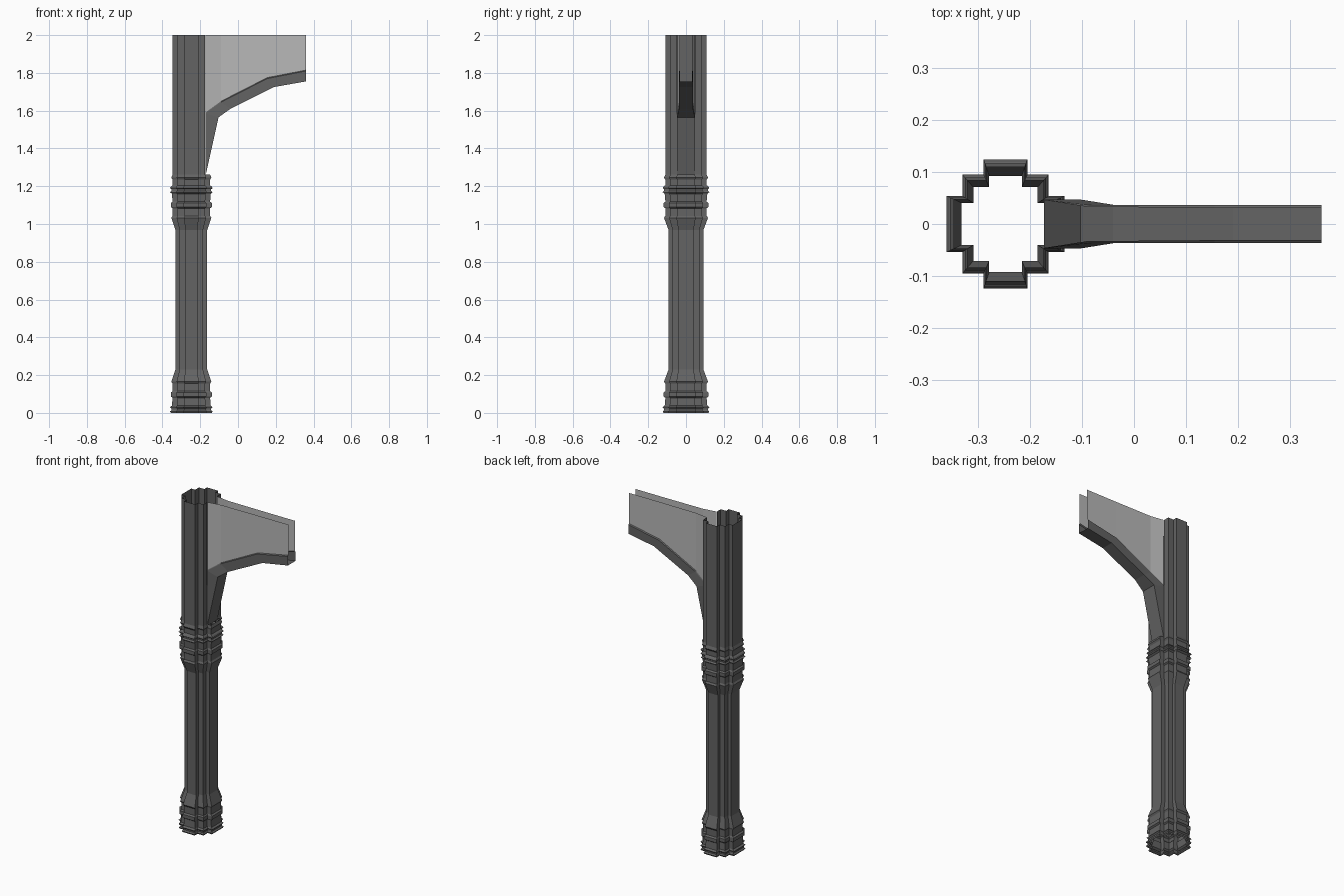
import bpy

old = bpy.data.objects.get("Cube")
if old:
    bpy.data.objects.remove(old, do_unlink=True)


def make_material(name, grey):
    mat = bpy.data.materials.new(name)
    mat.use_nodes = True
    colour = (grey, grey, grey, 1)
    mat.diffuse_color = colour
    mat.node_tree.nodes["Principled BSDF"].inputs["Base Color"].default_value = colour
    return mat


dark = make_material("dark grey metal", 0.125)
light = make_material("light grey panel", 0.48)


def make_object(name, verts, faces, mat):
    mesh = bpy.data.meshes.new(name)
    mesh.from_pydata(verts, [], faces)
    mesh.materials.append(mat)
    obj = bpy.data.objects.new(name, mesh)
    bpy.context.collection.objects.link(obj)
    return obj


def loft(name, rows, mat, closed=False):
    """Skin quads between rows holding equal numbers of points."""
    n = len(rows[0])
    verts = [p for row in rows for p in row]
    faces = []
    for r in range(len(rows) - 1):
        for i in range(n if closed else n - 1):
            j = (i + 1) % n
            faces.append((r * n + i, r * n + j, (r + 1) * n + j, (r + 1) * n + i))
    return make_object(name, verts, faces, mat)


# Stepped cross section, counter-clockwise from the corner beside the right arm
CENTRE = -0.247
quarter = [(0.113, 0.054), (0.083, 0.054), (0.083, 0.095), (0.042, 0.095), (0.042, 0.124)]
left_half = [(-x, y) for x, y in reversed(quarter)]
upper = quarter + left_half
section = upper + [(x, -y) for x, y in reversed(upper)]


def ring(points, z, s):
    return [(CENTRE + x * s, y * s, z) for x, y in points]


# Collar profile: height from the ridged end, and section scale
SHAFT, NECK = 0.745, 0.88
collar = [(0.0, 0.96), (0.008, 1.0), (0.014, 0.93), (0.022, 0.93), (0.03, 1.0),
          (0.038, 0.91), (0.08, NECK), (0.087, 0.96), (0.108, 0.96), (0.115, NECK),
          (0.155, NECK), (0.165, 0.94), (0.23, SHAFT)]
TOP_COLLAR = 1.198
profile = collar + [(TOP_COLLAR - z, s) for z, s in reversed(collar)]
profile += [(1.205, NECK), (1.235, NECK), (1.245, 0.94), (1.262, NECK)]
loft("column_shaft", [ring(section, z, s) for z, s in profile], dark, closed=True)

# Upper column leaves out the arm that opens into the bracket
open_section = section[1:-1]
loft("column_top", [ring(open_section, z, NECK) for z in (1.262, 2.0)], dark)

# Bracket stations: panel edge (x, z, half width), then underside edge
stations = [((-0.173, 1.59, 0.046), (-0.103, 1.565, 0.047)),
            ((-0.09, 1.65, 0.033), (-0.04, 1.61, 0.037)),
            ((0.155, 1.775, 0.031), (0.19, 1.725, 0.037)),
            ((0.36, 1.815, 0.031), (0.36, 1.755, 0.037))]
foot = (-0.173, 1.25, 0.0475)

for side, label in ((1, "left"), (-1, "right")):
    # Side panel
    loft(label + "_panel",
         [[(x, side * y, 2.0), (x, side * y, z)] for (x, z, y), _ in stations], light)
    # Lower side rail with a small lip under the panel
    loft(label + "_rail",
         [[(x, side * y, z), (x, side * by, z - 0.005), (bx, side * by, bz)]
          for (x, z, y), (bx, bz, by) in stations], dark)
    # Triangular cheek running down the column
    (x, z, y), (bx, bz, by) = stations[0]
    make_object(label + "_cheek",
                [(foot[0], side * foot[2], foot[1]), (bx, side * by, bz),
                 (x, side * by, z - 0.005)], [(0, 1, 2)], dark)

# Bracket underside
underside = [foot] + [bottom for _, bottom in stations]
loft("bracket_underside", [[(x, -y, z), (x, y, z)] for x, z, y in underside], dark)
